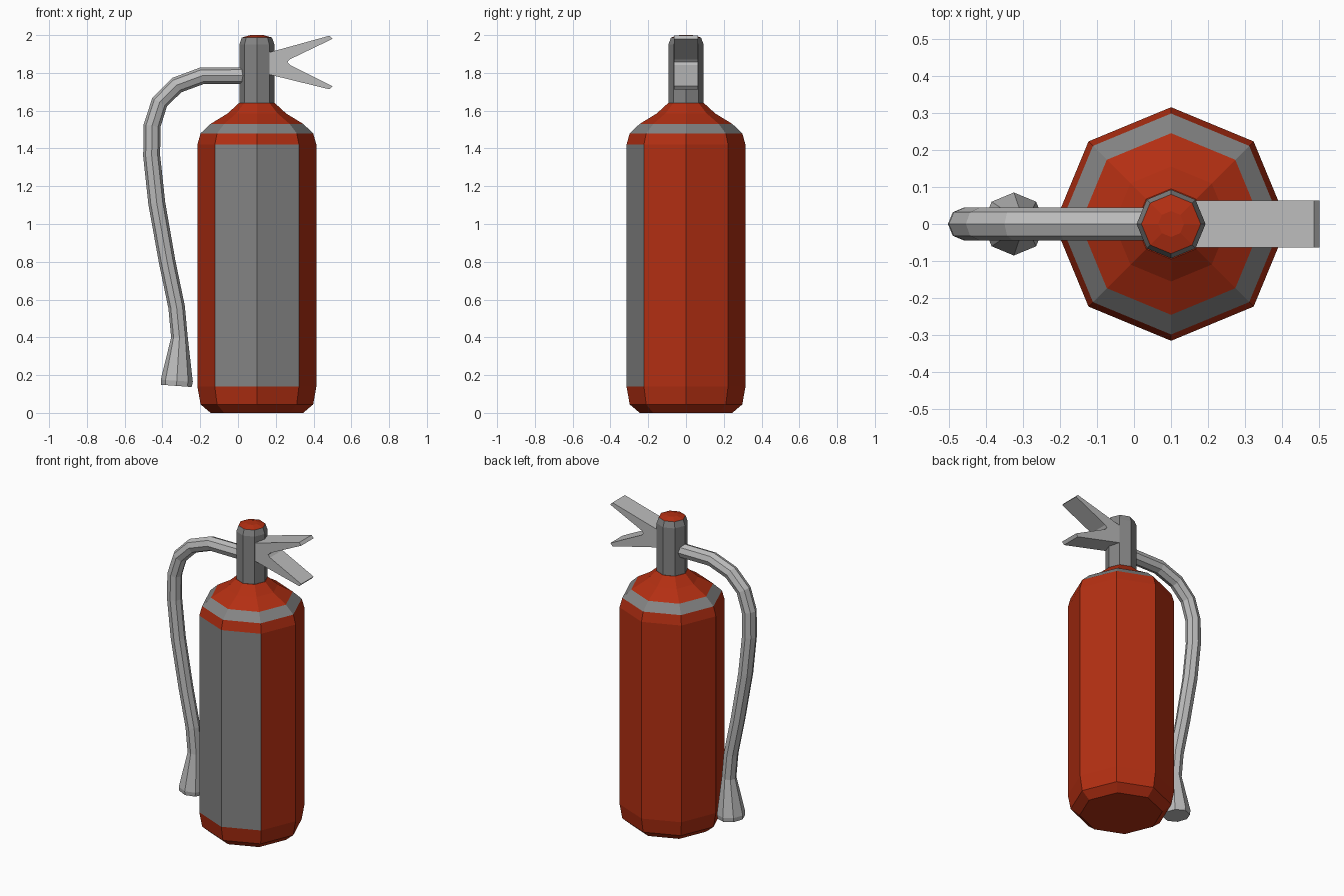
import bpy
import bmesh
from math import cos, sin, pi
from mathutils import Vector

cube = bpy.data.objects.get("Cube")
if cube:
    bpy.data.objects.remove(cube)

SIDES = 8
AXIS_X = 0.1


def material(name, rgb):
    mat = bpy.data.materials.new(name)
    mat.use_nodes = True
    mat.diffuse_color = (*rgb, 1)
    mat.node_tree.nodes["Principled BSDF"].inputs["Base Color"].default_value = (*rgb, 1)
    return mat


red = material("red paint", (0.45, 0.028, 0.006))
dark = material("dark grey", (0.23, 0.23, 0.23))
light = material("light grey", (0.50, 0.50, 0.50))


def finish(name, bm, mats):
    bmesh.ops.recalc_face_normals(bm, faces=bm.faces[:])
    mesh = bpy.data.meshes.new(name)
    bm.to_mesh(mesh)
    bm.free()
    for mat in mats:
        mesh.materials.append(mat)
    obj = bpy.data.objects.new(name, mesh)
    bpy.context.collection.objects.link(obj)
    return obj


def loft(name, rings, mats):
    """Skin octagonal rings given as (centre, u axis, v axis, radius)."""
    bm = bmesh.new()
    loops = []
    for c, u, v, r in rings:
        angles = [2 * pi * i / SIDES for i in range(SIDES)]
        loops.append([bm.verts.new(c + r * (cos(a) * u + sin(a) * v)) for a in angles])
    for low, high in zip(loops, loops[1:]):
        for i in range(SIDES):
            j = (i + 1) % SIDES
            bm.faces.new((low[i], low[j], high[j], high[i]))
    bm.faces.new(loops[0])
    bm.faces.new(loops[-1])
    return finish(name, bm, mats)


def lathe(name, profile, mats):
    x, y = Vector((1, 0, 0)), Vector((0, 1, 0))
    return loft(name, [(Vector((AXIS_X, 0, z)), x, y, r) for r, z in profile], mats)


# Tank: painted shell with a grey shoulder band and a front label
tank = lathe("tank", [(0.245, 0), (0.298, 0.045), (0.315, 0.14), (0.315, 1.42),
                      (0.298, 1.48), (0.245, 1.53), (0.155, 1.585), (0.095, 1.64)],
             [red, dark])
for face in tank.data.polygons:
    c = face.center
    band = 1.49 < c.z < 1.52
    label = 0.5 < c.z < 1 and face.normal.y < -0.7
    face.material_index = int(band or label)

# Valve neck with a red button on top
neck = lathe("valve_neck", [(0.093, 1.62), (0.093, 1.95), (0.08, 1.987), (0.035, 2.0)],
             [dark, red])
for face in neck.data.polygons:
    face.material_index = int(face.center.z > 1.988)

# Forked squeeze handle: side profile extruded across its width
outline = [(0.12, 1.9), (0.17, 1.91), (0.485, 1.997), (0.5, 1.98), (0.275, 1.872),
           (0.262, 1.857), (0.275, 1.842), (0.5, 1.73), (0.485, 1.713),
           (0.17, 1.79), (0.12, 1.8)]
bm = bmesh.new()
side = bm.faces.new([bm.verts.new((x, -0.064, z)) for x, z in outline])
swept = bmesh.ops.extrude_face_region(bm, geom=[side])["geom"]
bmesh.ops.translate(bm, vec=(0, 0.128, 0),
                    verts=[g for g in swept if isinstance(g, bmesh.types.BMVert)])
finish("squeeze_handle", bm, [light])

# Hose sweeping down to a flared nozzle: x, z, radius
path = [(0.07, 1.785, 0.045), (-0.19, 1.785, 0.045), (-0.325, 1.735, 0.045),
        (-0.415, 1.645, 0.045), (-0.455, 1.52, 0.045), (-0.457, 1.36, 0.045),
        (-0.43, 1.11, 0.045), (-0.375, 0.80, 0.044), (-0.325, 0.56, 0.044),
        (-0.31, 0.40, 0.044), (-0.324, 0.17, 0.085), (-0.326, 0.143, 0.081)]
points = [Vector((x, 0, z)) for x, z, r in path]
across = Vector((0, 1, 0))
rings = []
for i, p in enumerate(points):
    before = (p - points[max(i - 1, 0)]).normalized()
    after = (points[min(i + 1, len(points) - 1)] - p).normalized()
    tangent = (before + after).normalized()
    rings.append((p, across.cross(tangent), across, path[i][2]))
loft("hose_and_nozzle", rings, [light])
